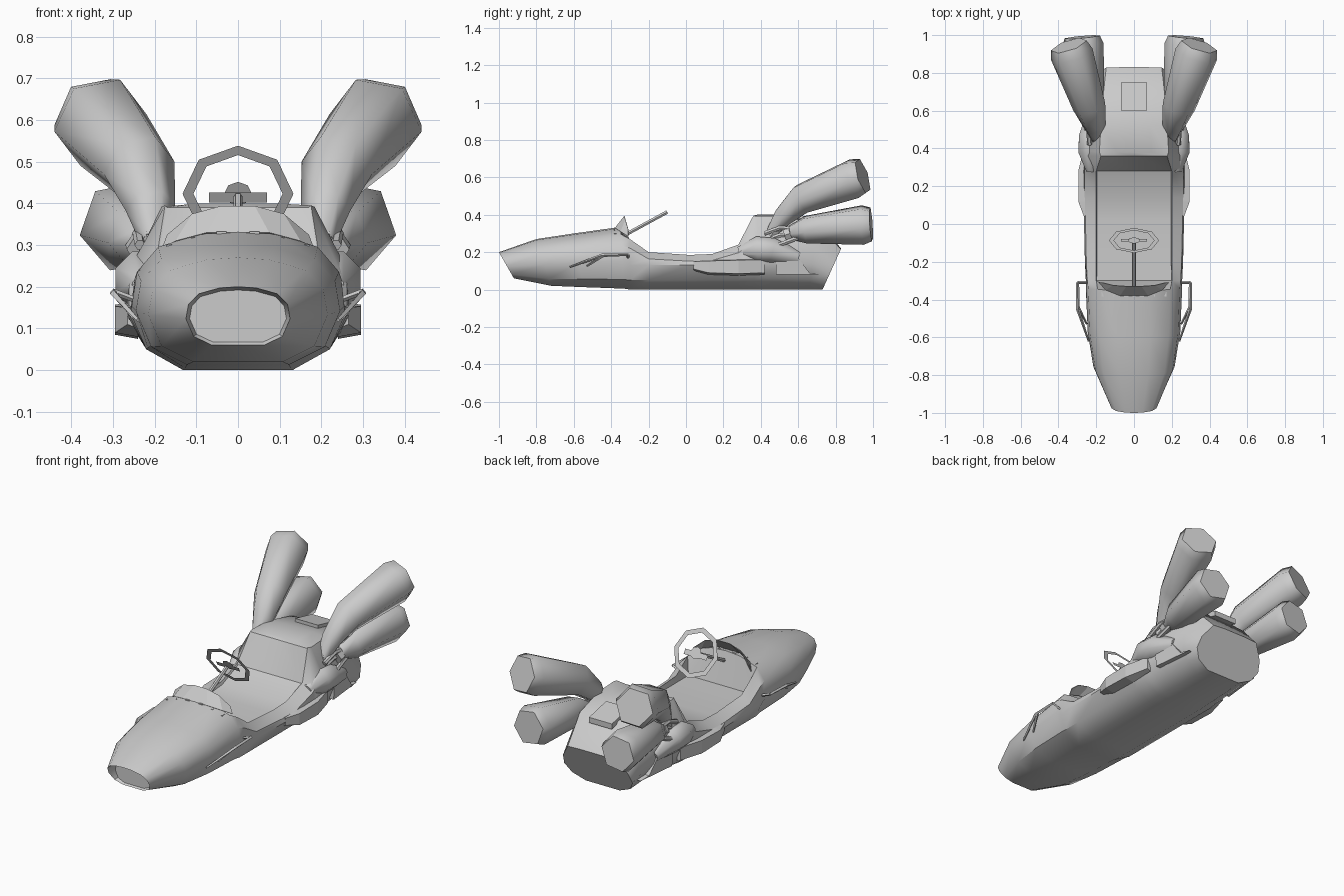
import bpy, bmesh, math
from mathutils import Vector

old = bpy.data.objects.get("Cube")
if old:
    bpy.data.objects.remove(old, do_unlink=True)

GREY = (0.6, 0.6, 0.6, 1)
mat = bpy.data.materials.new("plain_grey")
mat.use_nodes = True
mat.diffuse_color = GREY
mat.node_tree.nodes["Principled BSDF"].inputs["Base Color"].default_value = GREY


def finish(name, bm, angle=None, recalc=True):
    if recalc:
        bmesh.ops.recalc_face_normals(bm, faces=bm.faces)
    me = bpy.data.meshes.new(name)
    bm.to_mesh(me)
    bm.free()
    me.materials.append(mat)
    ob = bpy.data.objects.new(name, me)
    bpy.context.scene.collection.objects.link(ob)
    if angle:
        bpy.ops.object.select_all(action="DESELECT")
        ob.select_set(True)
        bpy.context.view_layer.objects.active = ob
        bpy.ops.object.shade_smooth_by_angle(angle=math.radians(angle))
    return ob


def loft(bm, rings):
    """Skin a list of closed rings; return the end caps."""
    vs = [[bm.verts.new(p) for p in r] for r in rings]
    n = len(vs[0])
    for a, b in zip(vs, vs[1:]):
        for i in range(n):
            bm.faces.new((a[i], a[(i + 1) % n], b[(i + 1) % n], b[i]))
    return [bm.faces.new(vs[0]), bm.faces.new(vs[-1])]


def tube(name, stops, sides=6, phase=0.0, angle=None):
    """Tapering tube through (x, y, z, radius) stops."""
    pts = [Vector(s[:3]) for s in stops]
    rings = []
    for i, p in enumerate(pts):
        d = (pts[min(i + 1, len(pts) - 1)] - pts[max(i - 1, 0)]).normalized()
        ref = Vector((0, 0, 1)) if abs(d.z) < 0.95 else Vector((0, 1, 0))
        side = d.cross(ref).normalized()
        up = side.cross(d)
        turn = [phase + math.tau * k / sides for k in range(sides)]
        rings.append([p + stops[i][3] * (side * math.cos(a) + up * math.sin(a)) for a in turn])
    bm = bmesh.new()
    loft(bm, rings)
    return finish(name, bm, angle)


def box(name, lo, hi, tilt=0.0):
    bm = bmesh.new()
    bmesh.ops.create_cube(bm, size=1)
    for v in bm.verts:
        c = [(a + b) / 2 + k * (b - a) for a, b, k in zip(lo, hi, v.co)]
        c[2] += tilt * (c[1] - lo[1])
        v.co = c
    return finish(name, bm)


def mirror_x(half):
    """Close a half section that starts and ends on the centre line."""
    return half + [(-x, y, z) for x, y, z in reversed(half[1:-1])]


# Hull: closed sections for nose and tail, open trough for the cockpit
NOSE = [(0, 0), (.5, 0), (.85, .15), (1, .45), (.95, .7), (.75, .88), (.35, .98), (0, 1)]
TAIL = [(0, 0), (.5, 0), (.85, .15), (1, .38), (.95, .64), (.7, .98), (.35, 1), (0, 1)]


def closed(section, yb, yt, zb, zt, w):
    return mirror_x([(u * w, yb + (yt - yb) * v, zb + (zt - zb) * v) for u, v in section])


def trough(y, sill, floor, w, inner=.2):
    half = [(0, 0), (.13, 0), (.22, .05), (w, .13), (w * .97, min(sill * .82, .25)),
            (inner, sill), (inner - .005, floor), (0, floor)]
    return mirror_x([(x, y, z) for x, z in half])


rings = [closed(NOSE, -.92, -1.0, .06, .2, .125),
         closed(NOSE, -.72, -.8, .02, .27, .215),
         closed(NOSE, -.55, -.6, .013, .3, .245),
         closed(NOSE, -.33, -.35, .005, .335, .255),
         trough(-.3, .27, .165, .255),
         trough(-.2, .2, .165, .26),
         trough(.02, .185, .165, .265),
         trough(.14, .19, .175, .27),
         trough(.28, .24, .232, .27),
         trough(.36, .395, .39, .265, .175),
         closed(TAIL, .4, .38, 0, .4, .262),
         closed(TAIL, .52, .52, 0, .4, .25),
         closed(TAIL, .66, .7, 0, .36, .23),
         closed(TAIL, .73, .83, 0, .22, .21)]
bm = bmesh.new()
nose, tail = loft(bm, rings)
bmesh.ops.recalc_face_normals(bm, faces=bm.faces)
bmesh.ops.inset_region(bm, faces=[nose], thickness=.009)
for v in nose.verts:
    v.co.y = -.91
finish("hull", bm, 35)

# Windscreen lip and vents on the bonnet
bm = bmesh.new()
low = [(.185, -.31, .285), (.15, -.35, .31), (.075, -.38, .33)]
high = [(.17, -.31, .325), (.11, -.325, .375), (.04, -.33, .394)]
full = [row + [(-x, y, z) for x, y, z in reversed(row)] for row in (low, high)]
a, b = [[bm.verts.new(p) for p in row] for row in full]
for i in range(len(a) - 1):
    bm.faces.new((a[i + 1], a[i], b[i], b[i + 1]))
screen = finish("windscreen", bm, recalc=False)
solid = screen.modifiers.new("thickness", "SOLIDIFY")
solid.thickness = .003
for i, x in enumerate((.04, .1, .16)):
    for s in (-1, 1):
        z = .334 - .12 * x - .7 * x * x
        box(f"bonnet_vent_{i}_{s}", (s * x - .012, -.385, z - .006), (s * x + .012, -.36, z + .004))

# Steering wheel: flat octagonal rim, hub and crossbar on a round column
AXIS = Vector((0, .87, .5)).normalized()
UP = Vector((0, -AXIS.z, AXIS.y))
RIGHT = Vector((1, 0, 0))
CENTRE = Vector((0, -.087, .423))


def octagon(bm, r):
    turn = [k * math.tau / 8 for k in range(8)]
    return [bm.verts.new(CENTRE + r * (RIGHT * math.sin(t) + UP * math.cos(t))) for t in turn]


bm = bmesh.new()
outer, inner = octagon(bm, .133), octagon(bm, .107)
for i in range(8):
    j = (i + 1) % 8
    bm.faces.new((outer[i], outer[j], inner[j], inner[i]))
finish("steering_wheel_rim", bm)
bm = bmesh.new()
bm.faces.new(octagon(bm, .033))
finish("steering_hub", bm)
bm = bmesh.new()
bm.faces.new([bm.verts.new(CENTRE + RIGHT * x + UP * u - AXIS * .004)
              for x, u in ((-.07, -.022), (.07, -.022), (.07, .006), (-.07, .006))])
finish("steering_crossbar", bm)
tube("steering_column", [(0, -.33, .29, .011), (0, -.1, .415, .011)])

# Panel on the rear deck
box("deck_panel", (-.07, .6, .37), (.07, .75, .4), -.22)

# Paired parts on both flanks
for s, side in ((1, "left"), (-1, "right")):
    phase = math.radians(-11 * s)
    tube(f"{side}_upper_exhaust",
         [(s * .2, .46, .31, .035), (s * .21, .52, .39, .06), (s * .237, .62, .485, .088),
          (s * .33, .9, .593, .116), (s * .345, .945, .607, .1)], 6, phase, 62)
    tube(f"{side}_lower_exhaust",
         [(s * .225, .56, .305, .04), (s * .235, .64, .32, .078), (s * .27, .945, .345, .112),
          (s * .274, .99, .348, .096)], 6, phase, 62)
    # Exhaust pipes and collars
    for i, (dx, z) in enumerate(((-.03, .22), (0, .26), (.03, .21), (.015, .3))):
        tube(f"{side}_pipe_{i}", [(s * (.22 + dx), .42, z, .013), (s * (.225 + dx), .5, z + .03, .013),
                                  (s * (.23 + dx * .6), .62, z * .4 + .2, .013)])
    tube(f"{side}_pipe_collar", [(s * .225, .53, .29, .042), (s * .228, .56, .3, .042)], 6)
    tube(f"{side}_horn_collar", [(s * .2, .45, .27, .03), (s * .2, .47, .32, .04)], 6)
    # Shoulder fairing over the engine bay
    tube(f"{side}_shoulder", [(s * .225, .28, .2, .03), (s * .225, .38, .215, .075),
                              (s * .225, .46, .21, .072), (s * .21, .6, .17, .04)], 8, math.pi / 8, 50)
    # Side pod, tapering to the front
    bm = bmesh.new()
    loft(bm, [[(s * .24, y, lo), (s * x, y, lo + .01), (s * x, y, hi), (s * .24, y, hi + .005)]
              for y, x, lo, hi in ((.04, .265, .1, .15), (.12, .295, .08, .153),
                                   (.28, .295, .075, .157), (.42, .26, .08, .16))])
    finish(f"{side}_side_pod", bm)
    # Rear skirt below the pipes
    bm = bmesh.new()
    loft(bm, [[(s * (x + w), y, z) for x, y, z in
               ((.25, .48, .17), (.24, .6, .17), (.23, .66, .09), (.22, .72, .08), (.245, .48, .08))]
              for w in (-.03, .006)])
    finish(f"{side}_rear_skirt", bm)
    # Thin canard rail beside the bonnet
    tube(f"{side}_rail", [(s * .24, -.62, .12, .005), (s * .298, -.45, .183, .009),
                          (s * .298, -.31, .188, .008)], 4)
    tube(f"{side}_rail_stay", [(s * .25, -.53, .125, .005), (s * .295, -.44, .183, .008)], 4)
    tube(f"{side}_rail_foot", [(s * .25, -.31, .17, .007), (s * .298, -.31, .188, .007)], 4)
